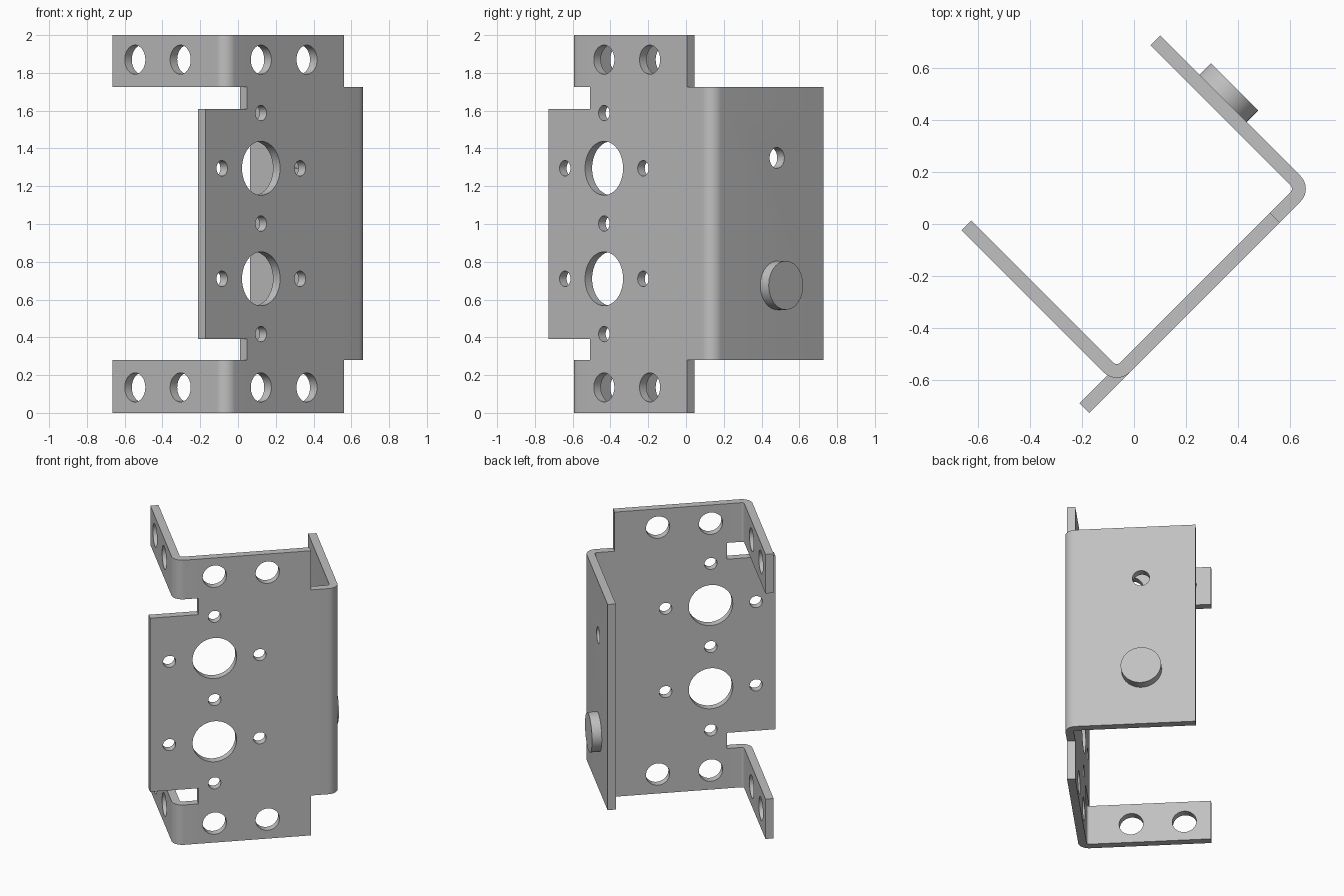
import bpy, bmesh, math
from mathutils import Matrix, Vector

if "Cube" in bpy.data.objects:
    bpy.data.objects.remove(bpy.data.objects["Cube"])

# Local frame: x along the main plate, y towards its inside; turned 45 degrees at the end
T = 0.053            # sheet thickness
R = 0.07             # outer bend radius
FRONT = -0.393       # outer face of the main plate
TAB, FLANGE = -0.487, 0.585   # outer faces of the bent parts
NOTCH, STEP = -0.325, 0.402   # ends of the full height core
Z = [0, 0.28, 0.39, 1.61, 1.725, 2]

metal = bpy.data.materials.new("grey metal")
metal.use_nodes = True
colour = (0.53, 0.53, 0.53, 1)
metal.diffuse_color = colour
metal.node_tree.nodes["Principled BSDF"].inputs["Base Color"].default_value = colour


def arc(cx, cy, start, end, steps=10):
    angles = [math.radians(start + (end - start) * i / steps) for i in range(steps + 1)]
    return [(cx + R * math.cos(a), cy + R * math.sin(a)) for a in angles]


def strip(bm, path, levels):
    """Sheet of quads following a plan path between the given heights."""
    rows = [[bm.verts.new((x, y, z)) for x, y in path] for z in levels]
    for low, high in zip(rows, rows[1:]):
        for i in range(len(path) - 1):
            bm.faces.new((low[i], low[i + 1], high[i + 1], high[i]))


def cylinder(bm, centre, radius, depth, axis):
    turn = Vector((0, 0, 1)).rotation_difference(Vector(axis)).to_matrix().to_4x4()
    bmesh.ops.create_cone(bm, cap_ends=True, segments=48, radius1=radius, radius2=radius,
                          depth=depth, matrix=Matrix.Translation(centre) @ turn)


def make_object(name, bm):
    mesh = bpy.data.meshes.new(name)
    bm.to_mesh(mesh)
    bm.free()
    mesh.materials.append(metal)
    obj = bpy.data.objects.new(name, mesh)
    bpy.context.collection.objects.link(obj)
    obj.rotation_euler.z = math.radians(45)
    return obj


# Folded sheet: core, tail, two bent tabs and the bent flange
bm = bmesh.new()
strip(bm, [(NOTCH, FRONT), (STEP, FRONT)], Z)
strip(bm, [(-0.638, FRONT), (NOTCH, FRONT)], Z[2:4])
tab_path = [(TAB, 0.454)] + arc(TAB + R, FRONT + R, 180, 270) + [(NOTCH, FRONT)]
strip(bm, tab_path, Z[:2])
strip(bm, tab_path, Z[4:])
flange_path = [(STEP, FRONT)] + arc(FLANGE - R, FRONT + R, -90, 0) + [(FLANGE, 0.443)]
strip(bm, flange_path, Z[1:5])
bmesh.ops.remove_doubles(bm, verts=bm.verts, dist=0.0005)
bracket = make_object("folded_bracket", bm)
solid = bracket.modifiers.new("thickness", 'SOLIDIFY')
solid.thickness = T
solid.offset = -1
solid.use_even_offset = True

# Hole cutters
bm = bmesh.new()
mid = -0.2205
pitch = 0.2925


def plate_hole(x, z, radius):
    cylinder(bm, (x, FRONT + T / 2, z), radius, 0.16, (0, 1, 0))


for z in (0.71, 0.71 + 2 * pitch):
    plate_hole(mid, z, 0.1425)
    for side in (-1, 1):
        plate_hole(mid + side * pitch, z, 0.041)
for i in (-1, 1, 3):
    plate_hole(mid, 0.71 + i * pitch, 0.041)
for z in (0.135, 1.87):
    for x in (mid, 0.122):
        plate_hole(x, z, 0.077)
    for y in (-0.056, 0.284):
        cylinder(bm, (TAB + T / 2, y, z), 0.077, 0.16, (1, 0, 0))
cylinder(bm, (FLANGE - T / 2, 0.096, 1.35), 0.055, 0.16, (1, 0, 0))
cutter = make_object("hole_cutter", bm)
cutter.hide_render = True

cut = bracket.modifiers.new("holes", 'BOOLEAN')
cut.operation = 'DIFFERENCE'
cut.solver = 'EXACT'
cut.object = cutter

# Round button on the outside of the flange
bm = bmesh.new()
cylinder(bm, ((FLANGE + 0.648) / 2, 0.1, 0.675), 0.129, 0.648 - FLANGE, (1, 0, 0))
button = make_object("flange_button", bm)

# Apply the cuts and shade with sharp edges
bpy.context.view_layer.update()
bpy.context.view_layer.objects.active = bracket
for name in [m.name for m in bracket.modifiers]:
    bpy.ops.object.modifier_apply(modifier=name)
bpy.data.objects.remove(cutter)
bpy.ops.object.select_all(action='DESELECT')
for obj in (bracket, button):
    obj.select_set(True)
bpy.ops.object.shade_smooth_by_angle(angle=math.radians(30))
